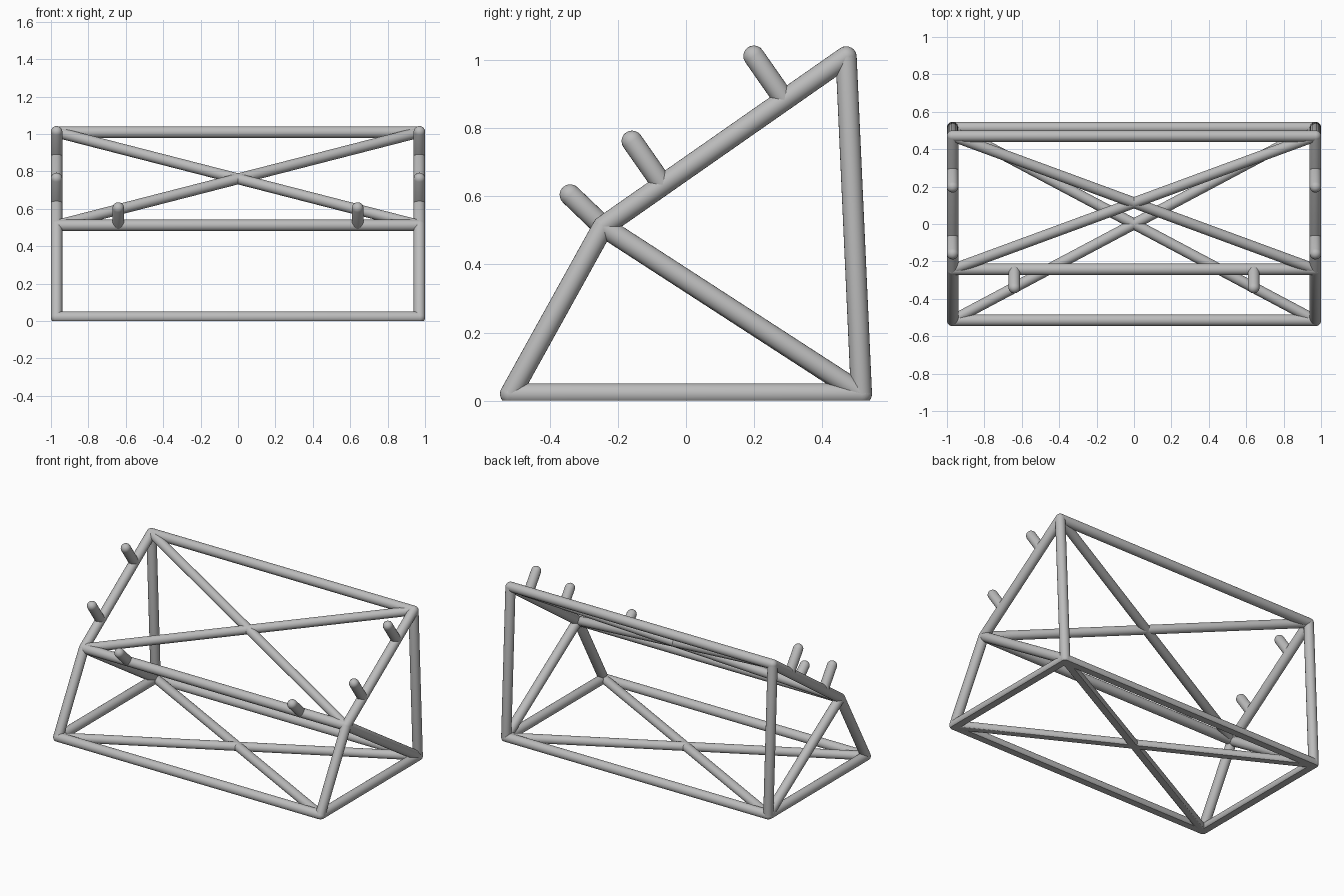
import bpy, bmesh, math
from mathutils import Vector

cube = bpy.data.objects.get("Cube")
if cube:
    bpy.data.objects.remove(cube, do_unlink=True)

grey = bpy.data.materials.new("steel_grey")
grey.use_nodes = True
colour = (0.5, 0.5, 0.5, 1)
grey.diffuse_color = colour
grey.node_tree.nodes["Principled BSDF"].inputs["Base Color"].default_value = colour

R = 0.031
SEGMENTS = 24
CAP_STEPS = 5


def tube(name, start, end, radius=R):
    """Round-ended tube between two points, trimmed flat at the ground."""
    start, end = Vector(start), Vector(end)
    axis = end - start
    bm = bmesh.new()
    # Half outline of a capsule, spun around its axis
    angles = [i * math.pi / 2 / CAP_STEPS for i in range(CAP_STEPS + 1)]
    low = [(radius * math.sin(a), -radius * math.cos(a)) for a in angles]
    high = [(x, axis.length - z) for x, z in reversed(low)]
    verts = [bm.verts.new((x, 0, z)) for x, z in low + high]
    edges = [bm.edges.new(pair) for pair in zip(verts, verts[1:])]
    bmesh.ops.spin(bm, geom=verts + edges, cent=(0, 0, 0), axis=(0, 0, 1),
                   angle=math.tau, steps=SEGMENTS)
    bmesh.ops.remove_doubles(bm, verts=bm.verts[:], dist=0.0001)
    bm.transform(axis.to_track_quat('Z', 'Y').to_matrix().to_4x4())
    bmesh.ops.translate(bm, verts=bm.verts[:], vec=start)
    # Flat foot where the tube would go below the ground
    if min(v.co.z for v in bm.verts) < 0:
        cut = bmesh.ops.bisect_plane(
            bm, geom=bm.verts[:] + bm.edges[:] + bm.faces[:],
            plane_co=(0, 0, 0), plane_no=(0, 0, 1), clear_inner=True)
        rim = [e for e in cut["geom_cut"] if isinstance(e, bmesh.types.BMEdge)]
        bmesh.ops.contextual_create(bm, geom=rim)
    bmesh.ops.recalc_face_normals(bm, faces=bm.faces[:])
    mesh = bpy.data.meshes.new(name)
    bm.to_mesh(mesh)
    bm.free()
    mesh.materials.append(grey)
    obj = bpy.data.objects.new(name, mesh)
    bpy.context.collection.objects.link(obj)
    bpy.ops.object.select_all(action='DESELECT')
    obj.select_set(True)
    bpy.context.view_layer.objects.active = obj
    bpy.ops.object.shade_smooth_by_angle(angle=math.radians(40))


# Corners of the side frame
HALF = 0.97
front_foot = Vector((0, -0.515, 0.02))
back_foot = Vector((0, 0.515, 0.02))
knee = Vector((0, -0.243, 0.511))
peak = Vector((0, 0.47, 1.009))


def at(x, point):
    return Vector((x, point.y, point.z))


# Long rails across the frame
for name, point in (("front_bottom_rail", front_foot), ("back_bottom_rail", back_foot),
                    ("middle_rail", knee), ("top_rail", peak)):
    tube(name, at(-HALF, point), at(HALF, point))

slope = (peak - knee).normalized()
outward = Vector((0, -slope.z, slope.y))

for side, s in (("left", 1), ("right", -1)):
    x = s * HALF
    # Side frame
    for name, a, b in (("base_bar", front_foot, back_foot),
                       ("front_leg", front_foot, knee),
                       ("sloped_bar", knee, peak),
                       ("back_leg", back_foot, peak),
                       ("side_brace", knee, back_foot)):
        tube(f"{side}_{name}", at(x, a), at(x, b))
    # Crossed braces on the floor and on the slope
    tube(f"{side}_floor_brace", at(x, front_foot), at(-x, back_foot), 0.029)
    tube(f"{side}_slope_brace", at(x, knee), at(-x, peak), 0.029)
    # Pegs standing on the sloped bar
    for name, along in (("lower_peg", 0.213), ("upper_peg", 0.649)):
        base = at(x, knee + slope * along)
        tube(f"{side}_{name}", base, base + outward * 0.157)
    # Peg on the middle rail
    tube(f"{side}_front_peg", at(s * 0.64, knee), (s * 0.64, -0.34, 0.604))
